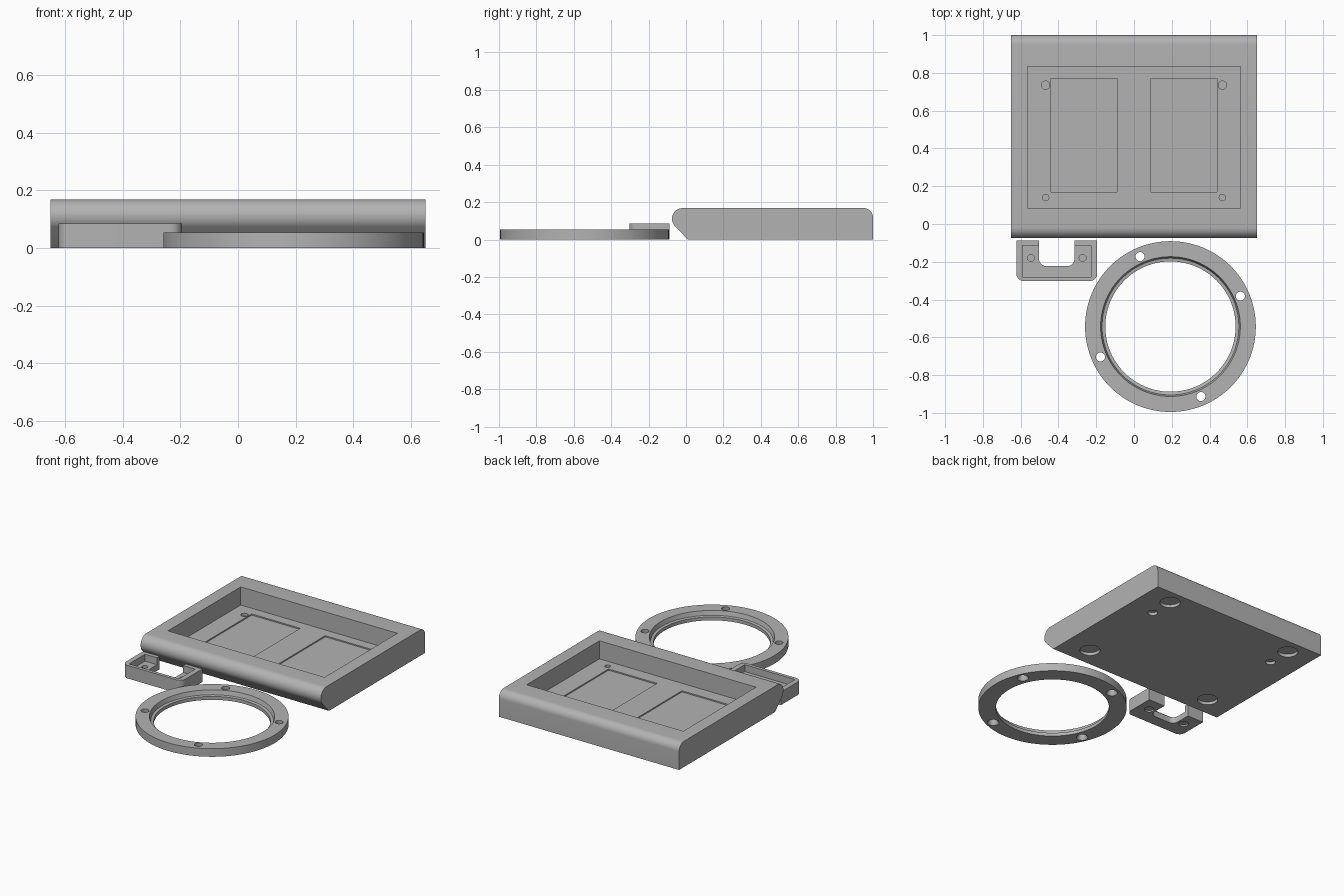
import bpy, bmesh, math
from mathutils import Vector

if "Cube" in bpy.data.objects:
    bpy.data.objects.remove(bpy.data.objects["Cube"])

grey = bpy.data.materials.new("plain grey")
grey.diffuse_color = (0.45, 0.45, 0.45, 1)
grey.use_nodes = True
grey.node_tree.nodes["Principled BSDF"].inputs["Base Color"].default_value = grey.diffuse_color


def add_object(name, bm):
    bmesh.ops.recalc_face_normals(bm, faces=bm.faces[:])
    mesh = bpy.data.meshes.new(name)
    bm.to_mesh(mesh)
    bm.free()
    mesh.materials.append(grey)
    obj = bpy.data.objects.new(name, mesh)
    bpy.context.collection.objects.link(obj)
    return obj


def extrude(name, points, offset):
    """Solid prism from a closed outline."""
    bm = bmesh.new()
    face = bm.faces.new([bm.verts.new(p) for p in points])
    new = bmesh.ops.extrude_face_region(bm, geom=[face])["geom"]
    bmesh.ops.translate(bm, vec=Vector(offset),
                        verts=[v for v in new if isinstance(v, bmesh.types.BMVert)])
    return add_object(name, bm)


def arc(cx, cy, r, start, end, steps=10):
    return [(cx + r * math.cos(math.radians(start + (end - start) * i / steps)),
             cy + r * math.sin(math.radians(start + (end - start) * i / steps)))
            for i in range(steps + 1)]


def block(x0, x1, y0, y1, z0, z1):
    return extrude("cutter", [(x0, y0, z0), (x1, y0, z0), (x1, y1, z0), (x0, y1, z0)],
                   (0, 0, z1 - z0))


def lathe(name, profile, x, y, n):
    """Closed ring from (radius, z) points."""
    bm = bmesh.new()
    rows = [[bm.verts.new((x + r * math.cos(2 * math.pi * i / n),
                           y + r * math.sin(2 * math.pi * i / n), z))
             for r, z in profile] for i in range(n)]
    m = len(profile)
    for i in range(n):
        a, b = rows[i], rows[(i + 1) % n]
        for j in range(m):
            k = (j + 1) % m
            bm.faces.new((a[j], b[j], b[k], a[k]))
    return add_object(name, bm)


def hole(x, y, z0, z1, r0, r1=None):
    bm = bmesh.new()
    new = bmesh.ops.create_cone(bm, cap_ends=True, segments=32, radius1=r0,
                                radius2=r0 if r1 is None else r1, depth=z1 - z0)
    bmesh.ops.translate(bm, vec=(x, y, (z0 + z1) / 2), verts=new["verts"])
    return add_object("cutter", bm)


def cut(obj, cutters):
    bpy.context.view_layer.objects.active = obj
    for c in cutters:
        mod = obj.modifiers.new("cut", "BOOLEAN")
        mod.operation, mod.solver, mod.object = "DIFFERENCE", "EXACT", c
        bpy.ops.object.modifier_apply(modifier=mod.name)
        bpy.data.objects.remove(c)


def smooth(obj):
    bpy.ops.object.select_all(action="DESELECT")
    obj.select_set(True)
    bpy.context.view_layer.objects.active = obj
    bpy.ops.object.shade_smooth_by_angle(angle=math.radians(30))


# Tray: side profile with rounded upper edges and an undercut front
side = ([(0.01, 0), (1, 0)] + arc(0.95, 0.118, 0.05, 0, 90)
        + arc(-0.018, 0.111, 0.057, 90, 222, 14))
tray = extrude("tray", [(-0.65, y, z) for y, z in side], (1.3, 0, 0))
cutters = [block(-0.565, 0.565, 0.085, 0.835, 0.05, 0.3)]
for s in (-1, 1):
    # shallow floor recesses, screw holes and foot recesses
    xa, xb = sorted((s * 0.09, s * 0.44))
    cutters += [block(xa, xb, 0.17, 0.77, 0.042, 0.06),
                hole(s * 0.468, 0.735, 0.032, 0.06, 0.022),
                hole(s * 0.468, 0.14, 0.032, 0.06, 0.017),
                hole(s * 0.468, 0.735, -0.02, 0.02, 0.03),
                hole(s * 0.468, 0.90, -0.02, 0.02, 0.062),
                hole(s * 0.468, 0.14, -0.02, 0.02, 0.062)]
cut(tray, cutters)
smooth(tray)

# Clamp ring: stepped bore and four countersunk holes
cx, cy = 0.193, -0.543
ring = lathe("clamp_ring", [(0.452, 0), (0.452, 0.053), (0.37, 0.053), (0.362, 0.025),
                            (0.345, 0.022), (0.345, 0)], cx, cy, 96)
cutters = []
for k in range(4):
    a = math.radians(23.5 + 90 * k)
    x, y = cx + 0.404 * math.cos(a), cy + 0.404 * math.sin(a)
    cutters += [hole(x, y, -0.02, 0.08, 0.024), hole(x, y, -0.001, 0.02, 0.036, 0.024)]
cut(ring, cutters)
smooth(ring)

# Cable bracket: rounded front corners, recessed top, open slot at the back
outline = ([(-0.195, -0.088), (-0.623, -0.088)] + arc(-0.583, -0.262, 0.04, 180, 270)
           + arc(-0.235, -0.262, 0.04, 270, 360))
bracket = extrude("cable_bracket", [(x, y, 0) for x, y in outline], (0, 0, 0.085))
slot = ([(-0.315, -0.05), (-0.503, -0.05)] + arc(-0.463, -0.183, 0.04, 180, 270)
        + arc(-0.355, -0.183, 0.04, 270, 360))
cutters = [block(-0.59, -0.228, -0.28, -0.115, 0.04, 0.12),
           extrude("cutter", [(x, y, -0.05) for x, y in slot], (0, 0, 0.2))]
for x in (-0.546, -0.272):
    cutters += [hole(x, -0.18, 0.015, 0.08, 0.018), hole(x, -0.18, -0.02, 0.01, 0.03)]
cut(bracket, cutters)
smooth(bracket)
